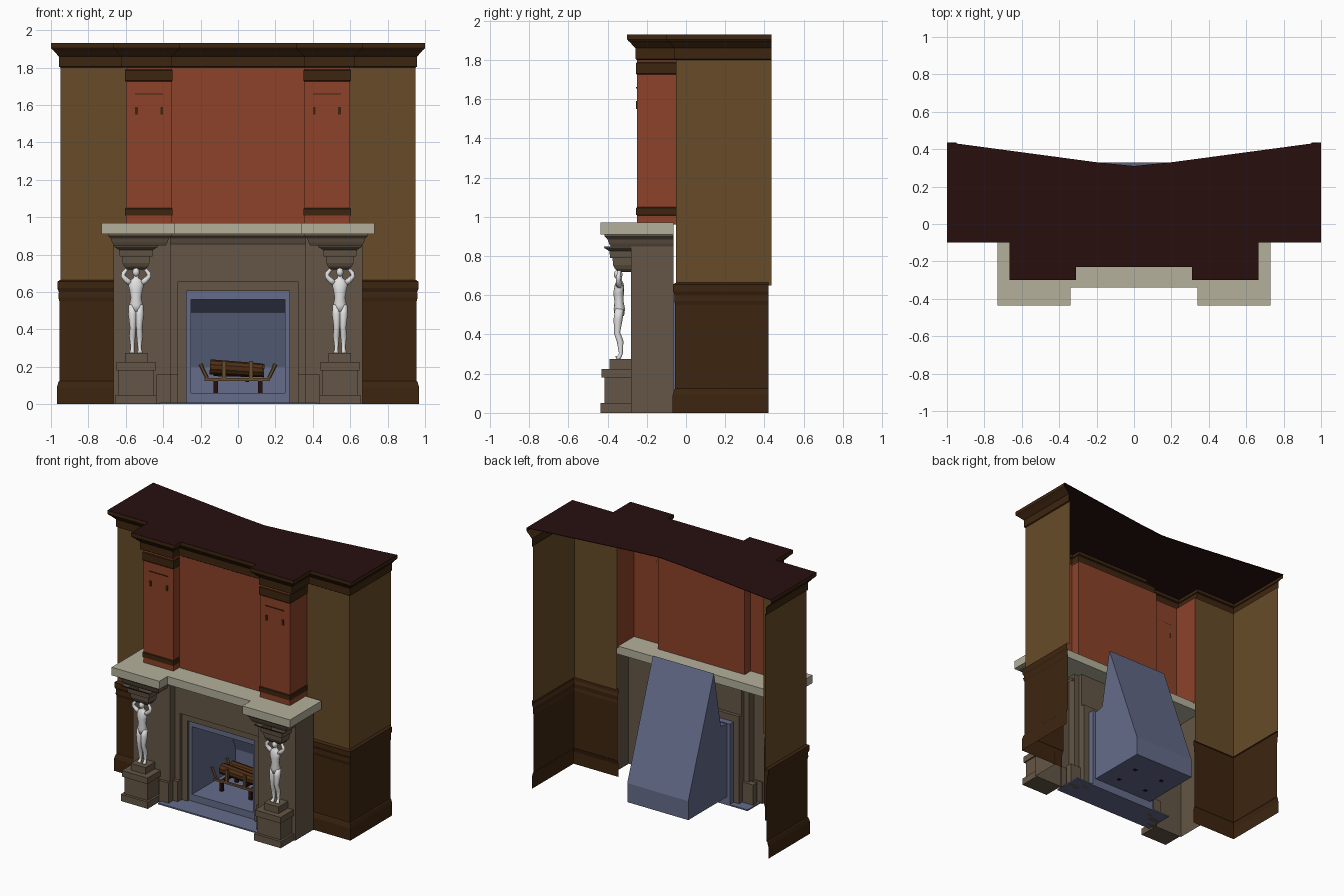
import bpy, bmesh, math
from mathutils import Vector

if "Cube" in bpy.data.objects:
    bpy.data.objects.remove(bpy.data.objects["Cube"])


def material(name, r, g, b):
    m = bpy.data.materials.new(name)
    lin = [((c / 255 + 0.055) / 1.055) ** 2.4 for c in (r, g, b)]
    m.diffuse_color = (*lin, 1)
    m.use_nodes = True
    m.node_tree.nodes["Principled BSDF"].inputs["Base Color"].default_value = m.diffuse_color
    return m


RED = material("red panel", 140, 66, 41)
TAN = material("tan wood", 103, 75, 39)
BROWN = material("dark brown wood", 61, 37, 16)
STONE = material("stone", 100, 86, 70)
CREAM = material("cream marble", 180, 176, 155)
SLATE = material("slate blue", 100, 108, 138)
MAROON = material("dark maroon", 40, 15, 15)
WHITE = material("white statue", 225, 225, 225)
LOG = material("log brown", 78, 46, 20)
BRONZE = material("bronze", 102, 78, 52)


def finish(name, bm, mat, mirror=False, smooth=False):
    me = bpy.data.meshes.new(name)
    bm.to_mesh(me)
    bm.free()
    me.materials.append(mat)
    ob = bpy.data.objects.new(name, me)
    bpy.context.collection.objects.link(ob)
    if smooth:
        for p in me.polygons:
            p.use_smooth = True
    if mirror:
        ob.modifiers.new("mirror", 'MIRROR')
    return ob


def boxes(name, mat, specs, mirror=False):
    """Boxes given as (x0, x1, y0, y1, z0, z1)."""
    bm = bmesh.new()
    for x0, x1, y0, y1, z0, z1 in specs:
        vs = bmesh.ops.create_cube(bm, size=1)["verts"]
        for v in vs:
            v.co = Vector(((x0 + x1) / 2 + v.co.x * (x1 - x0),
                           (y0 + y1) / 2 + v.co.y * (y1 - y0),
                           (z0 + z1) / 2 + v.co.z * (z1 - z0)))
    return finish(name, bm, mat, mirror)


def both(half):
    """Complete a right-hand path with its mirrored left half."""
    return half + [(-x, y) for x, y in reversed(half)]


def sweep(name, mat, path, profile, mirror=False):
    """Sweep an (offset, z) profile along a plan path with mitred corners."""
    pts = [Vector(p) for p in path]
    norms = []
    for a, b in zip(pts, pts[1:]):
        d = (b - a).normalized()
        norms.append(Vector((-d.y, d.x)))
    bm = bmesh.new()
    rows = []
    for i, p in enumerate(pts):
        n0, n1 = norms[max(i - 1, 0)], norms[min(i, len(norms) - 1)]
        m = (n0 + n1) / (1 + n0.dot(n1))
        rows.append([bm.verts.new((p.x + m.x * o, p.y + m.y * o, z)) for o, z in profile])
    for r, s in zip(rows, rows[1:]):
        for j in range(len(profile) - 1):
            bm.faces.new((r[j], r[j + 1], s[j + 1], s[j]))
    return finish(name, bm, mat, mirror)


def prism(name, mat, poly, z0, z1):
    bm = bmesh.new()
    f = bm.faces.new([bm.verts.new((x, y, z0)) for x, y in poly])
    ext = bmesh.ops.extrude_face_region(bm, geom=[f], use_keep_orig=True)["geom"]
    for v in ext:
        if isinstance(v, bmesh.types.BMVert):
            v.co.z = z1
    bmesh.ops.recalc_face_normals(bm, faces=bm.faces)
    return finish(name, bm, mat)


def tube(bm, pts, seg=12):
    """Closed tube through (x, y, z, radius_a, radius_b) stations."""
    cs = [Vector(p[:3]) for p in pts]
    rings = []
    for i, p in enumerate(pts):
        t = (cs[min(i + 1, len(cs) - 1)] - cs[max(i - 1, 0)]).normalized()
        u = Vector((0, 1, 0)).cross(t).normalized()
        v = t.cross(u)
        rings.append([bm.verts.new(cs[i] + u * p[3] * math.cos(k * math.tau / seg)
                                   + v * p[4] * math.sin(k * math.tau / seg)) for k in range(seg)])
    for r, s in zip(rings, rings[1:]):
        for k in range(seg):
            n = (k + 1) % seg
            bm.faces.new((r[k], r[n], s[n], s[k]))
    bm.faces.new(rings[0][::-1])
    bm.faces.new(rings[-1])


# --- Upper chimney breast: open-backed panelled walls
sweep("side_wall", TAN, [(.95, .435), (.95, -.05), (.6, -.05)], [(0, .65), (0, 1.81)], True)
breast = [(.6, -.05), (.6, -.25), (.355, -.25), (.355, -.18)]
sweep("red_chimney_breast", RED, both(breast), [(0, .96), (0, 1.81)])
sweep("pilaster_top_band", BROWN, breast, [(0, 1.725), (.004, 1.73), (.004, 1.785), (0, 1.79)], True)
sweep("pilaster_bottom_band", BROWN, breast, [(0, 1.008), (.004, 1.01), (.004, 1.045), (0, 1.05)], True)
boxes("pilaster_ornament", BROWN, [(.40, .415, -.254, -.25, 1.55, 1.59), (.535, .55, -.254, -.25, 1.55, 1.59),
                                   (.40, .55, -.254, -.25, 1.655, 1.662)], True)

# --- Wainscot with base and rail
sweep("wainscot", BROWN, [(.95, .42), (.95, -.05), (.6, -.05)],
      [(.018, 0), (.018, .09), (.01, .12), (.005, .125), (.005, .55), (.01, .57),
       (.008, .6), (.016, .62), (.016, .655), (0, .665)], True)

# --- Crown moulding and flat top
crown = both([(.95, .435), (.95, -.05), (.615, -.05), (.615, -.25), (.36, -.25), (.36, -.18)])
sweep("crown_moulding", BROWN, crown,
      [(0, 1.80), (.008, 1.805), (.008, 1.86), (.018, 1.87), (.035, 1.89), (.044, 1.897), (.05, 1.905), (.05, 1.93)])
prism("top_board", MAROON, both([(.2, .33), (1, .437), (1, -.1), (.665, -.1), (.665, -.3), (.31, -.3),
                                 (.31, -.23)]) + [(0, .31)], 1.927, 1.931)

# --- Mantel shelf and the moulding beneath it
prism("mantel_shelf", CREAM, both([(.73, -.065), (.73, -.435), (.34, -.435), (.34, -.34)]), .91, .97)
sweep("shelf_moulding", STONE, both([(.665, -.065), (.665, -.385), (.385, -.385), (.385, -.22)]),
      [(0, .85), (.008, .865), (.015, .885), (.03, .9), (.03, .912)])
boxes("bracket_underside", STONE, [(.385, .665, -.385, -.28, .848, .856)], True)

# --- Stone facade around the opening
sweep("facade_jamb", STONE, [(.665, -.065), (.665, -.28), (.36, -.28), (.36, -.22), (.32, -.22), (.32, -.19)],
      [(0, 0), (0, .91)], True)
boxes("facade_lintel", STONE, [(-.32, .32, -.22, -.19, .655, .91)])
boxes("opening_frame", STONE, [(.275, .32, -.2, -.165, 0, .655)], True)
boxes("opening_frame_top", STONE, [(-.275, .275, -.2, -.165, .605, .655)])
boxes("jamb_base", STONE, [(.322, .41, -.245, -.2, 0, .16), (.36, .435, -.30, -.27, 0, .16)], True)

# --- Firebox: surround, open-fronted smoke hood, throat and hearth
boxes("firebox_surround", SLATE, [(.25, .275, -.18, -.12, 0, .605)], True)
boxes("firebox_surround_rails", SLATE, [(-.25, .25, -.18, -.12, .56, .605), (-.25, .25, -.18, -.12, 0, .06)])
side = [(-.17, .06), (.33, .06), (.33, .2), (.03, 1.03), (-.05, .61), (-.17, .59)]
bm = bmesh.new()
lf = [bm.verts.new((-.25, y, z)) for y, z in side]
rt = [bm.verts.new((.25, y, z)) for y, z in side]
bm.faces.new(lf[::-1])
bm.faces.new(rt)
for k in range(5):
    bm.faces.new((lf[k], lf[k + 1], rt[k + 1], rt[k]))
finish("smoke_hood", bm, SLATE)
bm = bmesh.new()
bm.faces.new([bm.verts.new(c) for c in ((-.25, -.13, .56), (-.25, 0, .49), (.25, 0, .49), (.25, -.13, .56))])
finish("firebox_throat", bm, SLATE)
boxes("hearth", SLATE, [(-.42, .42, -.335, -.12, 0, .01)])

# --- Pedestals and capitals
boxes("pedestal", STONE, [(.435, .655, -.435, -.28, 0, .05), (.45, .64, -.415, -.28, .05, .18),
                          (.44, .65, -.43, -.28, .18, .225), (.485, .605, -.39, -.28, .225, .275)], True)
sweep("capital", STONE, [(.62, -.28), (.62, -.375), (.47, -.375), (.47, -.28)],
      [(-.025, .722), (-.012, .735), (-.003, .755), (0, .79), (.012, .79), (.016, .825), (.04, .84), (.045, .85)], True)
boxes("capital_base", STONE, [(.495, .595, -.35, -.28, .718, .726)], True)

# --- Statues with raised arms
CX, CY = .545, -.34
bm = bmesh.new()
torso = [(0, .495, .03, .024), (0, .53, .036, .029), (-.002, .57, .028, .023), (-.004, .61, .035, .027),
         (0, .645, .043, .025), (0, .665, .03, .019), (0, .675, .013, .013), (0, .695, .013, .013)]
tube(bm, [(CX, CY + y, z, a, b) for y, z, a, b in torso])
for s in (1, -1):
    leg = [(.018, 0, .53, .022), (.019, -.006, .48, .023), (.017, -.012, .41, .016), (.02, .004, .365, .017),
           (.019, .008, .305, .010), (.02, 0, .286, .011), (.022, -.012, .276, .014)]
    tube(bm, [(CX + s * x, CY + y, z, r, r) for x, y, z, r in leg])
    arm = [(.03, 0, .648, .016), (.05, -.002, .662, .015), (.07, -.006, .685, .012), (.068, -.004, .698, .012),
           (.052, 0, .718, .009), (.04, 0, .728, .009)]
    tube(bm, [(CX + s * x, CY + y, z, r, r) for x, y, z, r in arm])
head = bmesh.ops.create_uvsphere(bm, u_segments=14, v_segments=10, radius=.02)["verts"]
for v in head:
    v.co = Vector((CX + v.co.x * .95, CY - .006 + v.co.y * 1.1, .706 + v.co.z * 1.2))
finish("statue", bm, WHITE, True, True)

# --- Fire basket with logs
bm = bmesh.new()
for a, b, r in (((-.15, .03, .2), (.13, .03, .182), .04), ((-.13, .11, .19), (.14, .11, .18), .04)):
    tube(bm, [(*a, r, r), (*b, r * .9, r * .9)], 10)
finish("logs", bm, LOG)
boxes("fire_basket", BRONZE, [(-.18, .17, -.03, -.015, .125, .14), (-.18, .17, .15, .165, .125, .14),
                              (-.085, -.065, -.03, -.015, .14, .23), (.06, .08, -.03, -.015, .14, .23)])
bm = bmesh.new()
for s in (1, -1):
    for y in (-.02, .155):
        tube(bm, [(s * .165, y, .14, .01, .01), (s * .185, y, .18, .01, .01), (s * .2, y, .215, .012, .012)], 6)
finish("basket_arms", bm, BRONZE)
boxes("basket_feet", MAROON, [(x - .012, x + .012, y - .01, y + .01, .055, .13)
                              for x in (-.12, .12) for y in (-.02, .155)]
      + [(x - .01, x + .01, -.02, .155, .118, .138) for x in (-.12, .05, .12)])
